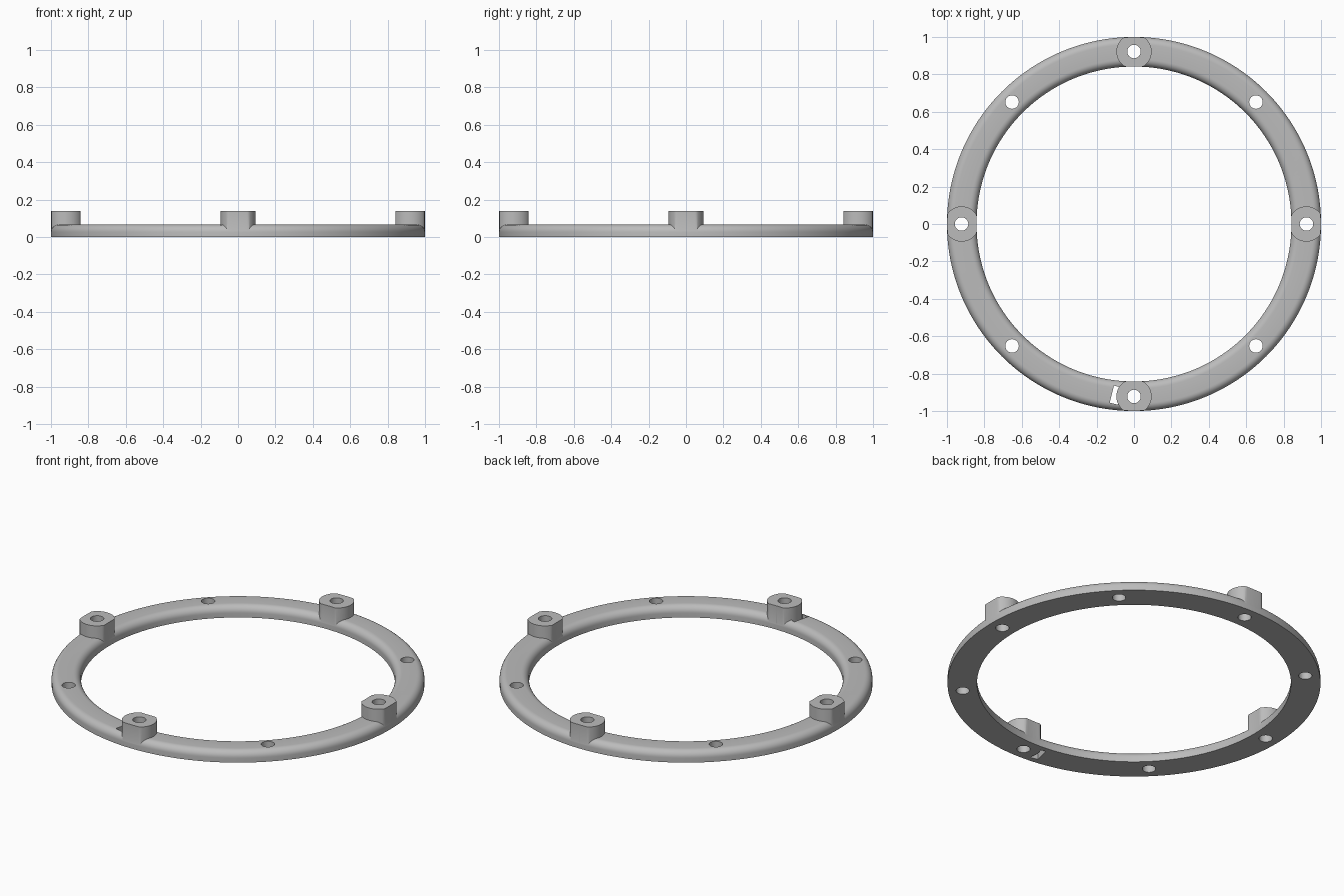
import bpy, bmesh, math
from mathutils import Matrix, Vector

INNER, OUTER, HEIGHT, FILLET = 0.842, 1.0, 0.067, 0.04
BOLT_R, BOSS_R, BOSS_TOP, HOLE_R = 0.922, 0.094, 0.14, 0.036

cube = bpy.data.objects.get("Cube")
if cube:
    bpy.data.objects.remove(cube, do_unlink=True)

grey = bpy.data.materials.new("plain grey")
grey.use_nodes = True
grey.diffuse_color = (0.5, 0.5, 0.5, 1)
grey.node_tree.nodes["Principled BSDF"].inputs["Base Color"].default_value = (0.5, 0.5, 0.5, 1)


def make_object(name, bm):
    bmesh.ops.recalc_face_normals(bm, faces=bm.faces[:])
    mesh = bpy.data.meshes.new(name)
    bm.to_mesh(mesh)
    bm.free()
    mesh.materials.append(grey)
    obj = bpy.data.objects.new(name, mesh)
    bpy.context.collection.objects.link(obj)
    return obj


def prism(name, outline, z0, z1):
    bm = bmesh.new()
    face = bm.faces.new([bm.verts.new((x, y, z0)) for x, y in outline])
    up = bmesh.ops.extrude_face_region(bm, geom=[face])["geom"]
    bmesh.ops.translate(bm, vec=(0, 0, z1 - z0),
                        verts=[v for v in up if isinstance(v, bmesh.types.BMVert)])
    return make_object(name, bm)


def circle(cx, cy, r, n):
    return [(cx + r * math.cos(math.tau * i / n), cy + r * math.sin(math.tau * i / n))
            for i in range(n)]


def combine(target, tool, operation):
    mod = target.modifiers.new("join", "BOOLEAN")
    mod.operation, mod.solver, mod.object = operation, "EXACT", tool
    bpy.context.view_layer.objects.active = target
    bpy.ops.object.modifier_apply(modifier=mod.name)
    bpy.data.objects.remove(tool, do_unlink=True)


# Ring: flat-bottomed section with rounded top edges, turned about z
section = [(INNER, 0)]
for cx, start in ((INNER + FILLET, math.pi), (OUTER - FILLET, math.pi / 2)):
    for i in range(9):
        a = start - i * math.pi / 16
        section.append((cx + FILLET * math.cos(a), HEIGHT - FILLET + FILLET * math.sin(a)))
section.append((OUTER, 0))
bm = bmesh.new()
STEPS = 192
rows = [[bm.verts.new((r * math.cos(math.tau * s / STEPS), r * math.sin(math.tau * s / STEPS), z))
         for r, z in section] for s in range(STEPS)]
for s in range(STEPS):
    a, b = rows[s], rows[(s + 1) % STEPS]
    for i in range(len(section)):
        j = (i + 1) % len(section)
        bm.faces.new((a[i], b[i], b[j], a[j]))
ring = make_object("mounting_ring", bm)

# Small slanted slot beside the front boss
turn = Matrix.Rotation(math.radians(-14), 2)
slot = [turn @ Vector(p) + Vector((-0.097, -0.915))
        for p in ((-0.022, -0.047), (0.022, -0.047), (0.022, 0.047), (-0.022, 0.047))]
combine(ring, prism("slot_cutter", slot, -0.1, 0.1), "DIFFERENCE")

# Four bosses, trimmed to the width of the ring
for k in range(4):
    a = k * math.pi / 2
    outline = []
    for x, y in circle(BOLT_R * math.cos(a), BOLT_R * math.sin(a), BOSS_R, 64):
        r = math.hypot(x, y)
        f = min(max(r, INNER + 0.001), OUTER - 0.001) / r
        outline.append((x * f, y * f))
    combine(ring, prism("boss", outline, 0.004, BOSS_TOP), "UNION")

# Eight through holes: one in each boss and one midway between
for k in range(8):
    a = k * math.pi / 4
    hole = circle(BOLT_R * math.cos(a), BOLT_R * math.sin(a), HOLE_R, 32)
    combine(ring, prism("hole_cutter", hole, -0.1, 0.3), "DIFFERENCE")

bpy.ops.object.select_all(action="DESELECT")
ring.select_set(True)
bpy.context.view_layer.objects.active = ring
bpy.ops.object.shade_smooth_by_angle(angle=math.radians(30))
